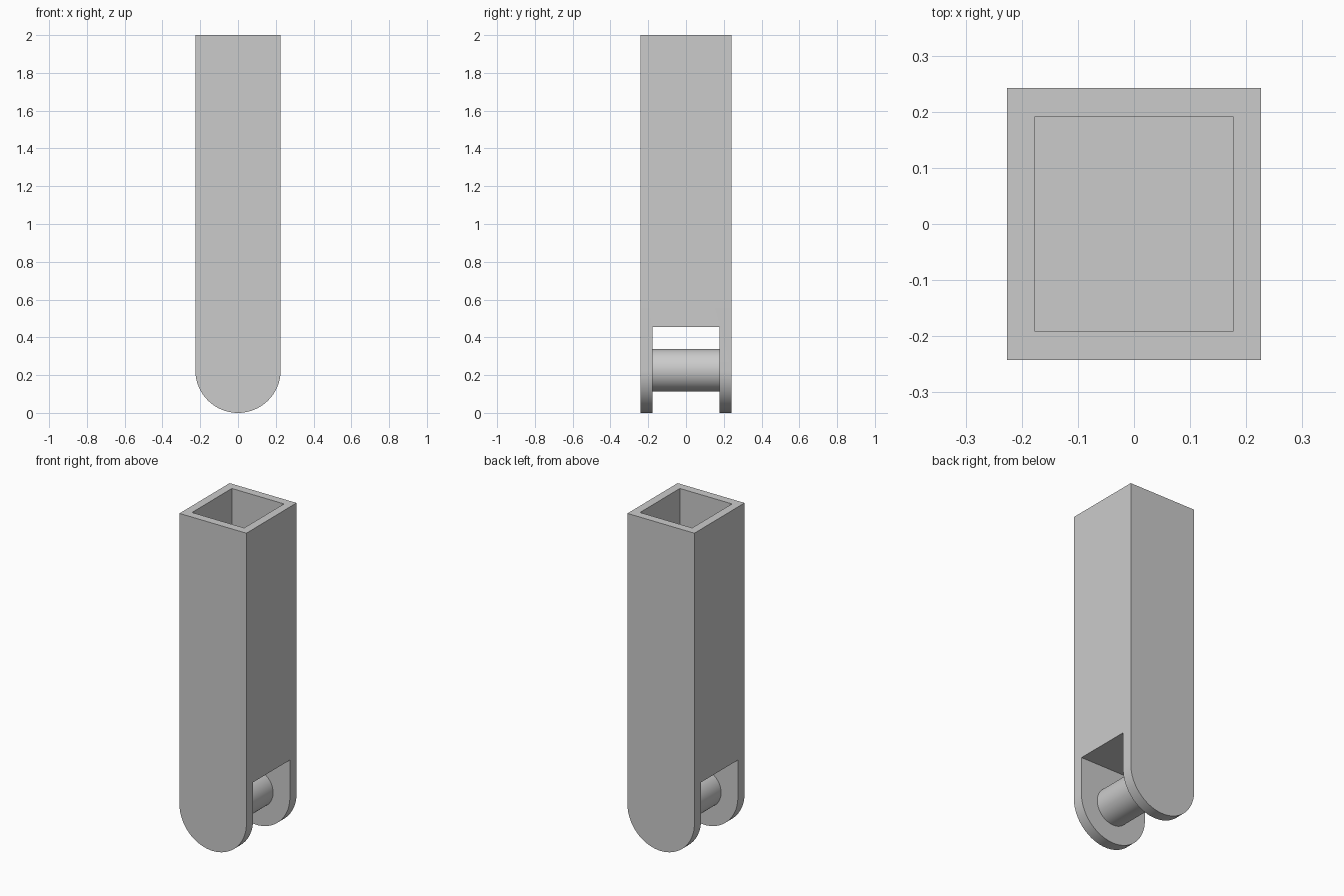
import bpy, bmesh, math

W, D, H = 0.226, 0.242, 2.0   # half width, half depth, height
SLOT, SLOT_TOP = 0.177, 0.455  # fork gap half depth and ceiling
WALL = 0.05
PIN_R = 0.113

cube = bpy.data.objects.get("Cube")
if cube:
    bpy.data.objects.remove(cube, do_unlink=True)

grey = bpy.data.materials.new("light_grey")
grey.use_nodes = True
colour = (0.6, 0.6, 0.6, 1)
grey.diffuse_color = colour
grey.node_tree.nodes["Principled BSDF"].inputs["Base Color"].default_value = colour


def box(name, hx, hy, z0, z1):
    bpy.ops.mesh.primitive_cube_add(size=2, location=(0, 0, (z0 + z1) / 2))
    ob = bpy.context.object
    ob.name = name
    ob.scale = (hx, hy, (z1 - z0) / 2)
    bpy.ops.object.transform_apply(location=True, rotation=True, scale=True)
    return ob


def cut(target, cutter):
    mod = target.modifiers.new("cut", 'BOOLEAN')
    mod.operation, mod.solver, mod.object = 'DIFFERENCE', 'EXACT', cutter
    bpy.context.view_layer.objects.active = target
    bpy.ops.object.modifier_apply(modifier=mod.name)
    bpy.data.objects.remove(cutter, do_unlink=True)


def finish(ob):
    ob.data.materials.clear()
    ob.data.materials.append(grey)
    bpy.ops.object.select_all(action='DESELECT')
    ob.select_set(True)
    bpy.context.view_layer.objects.active = ob
    bpy.ops.object.shade_smooth_by_angle(angle=math.radians(30))


# Post: round-ended profile extruded from front to back
steps = 48
profile = [(-W, H)] + [(-W * math.cos(math.pi * i / steps),
                        W - W * math.sin(math.pi * i / steps))
                       for i in range(steps + 1)] + [(W, H)]
bm = bmesh.new()
face = bm.faces.new([bm.verts.new((x, -D, z)) for x, z in profile])
ext = bmesh.ops.extrude_face_region(bm, geom=[face])
bmesh.ops.translate(bm, vec=(0, 2 * D, 0),
                    verts=[v for v in ext["geom"] if isinstance(v, bmesh.types.BMVert)])
bmesh.ops.recalc_face_normals(bm, faces=bm.faces)
mesh = bpy.data.meshes.new("fork_post")
bm.to_mesh(mesh)
bm.free()
post = bpy.data.objects.new("fork_post", mesh)
bpy.context.collection.objects.link(post)

# Open fork at the bottom, hollow socket at the top
cut(post, box("slot_cutter", 1, SLOT, -1, SLOT_TOP))
cut(post, box("socket_cutter", W - WALL, D - WALL, SLOT_TOP + WALL, H + 1))
finish(post)

# Cross pin between the fork cheeks
bpy.ops.mesh.primitive_cylinder_add(vertices=64, radius=PIN_R, depth=2 * SLOT + 0.02,
                                    location=(0, 0, W), rotation=(math.pi / 2, 0, 0))
pin = bpy.context.object
pin.name = "cross_pin"
finish(pin)
